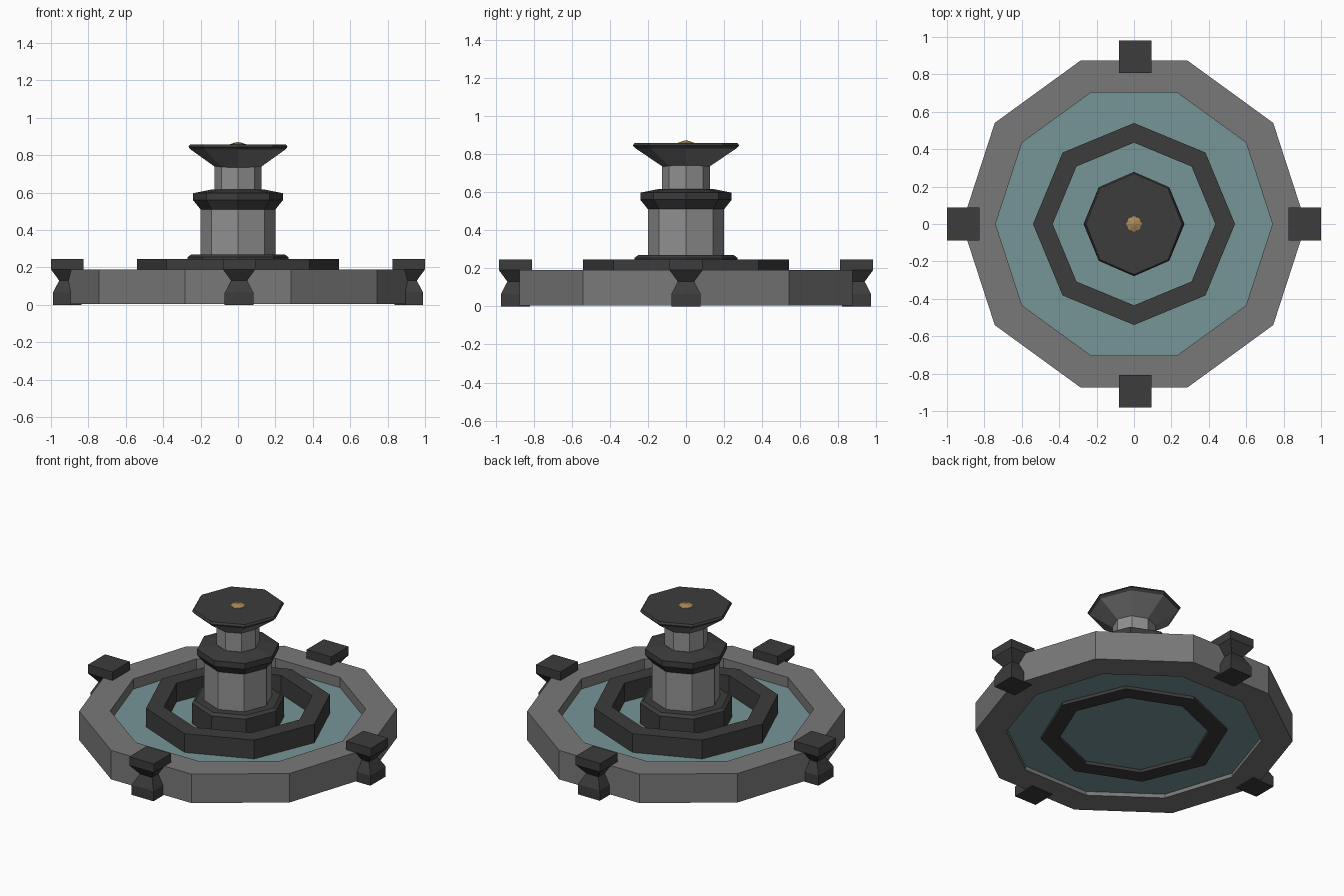
import bpy, bmesh
from math import cos, sin, tau

if "Cube" in bpy.data.objects:
    bpy.data.objects.remove(bpy.data.objects["Cube"])


def material(name, rgb):
    m = bpy.data.materials.new(name)
    m.diffuse_color = (*rgb, 1)
    m.use_nodes = True
    m.node_tree.nodes["Principled BSDF"].inputs["Base Color"].default_value = m.diffuse_color
    return m


STONE = material("stone", (0.19, 0.19, 0.19))
PALE = material("pale_stone", (0.28, 0.28, 0.28))
DARK = material("dark_stone", (0.045, 0.045, 0.045))
WATER = material("water", (0.18, 0.30, 0.31))
GOLD = material("gold", (0.40, 0.25, 0.09))


def loft(name, rings, mat, closed=False):
    """Skin a stack of equal-sized point rings; cap the ends or join them."""
    bm = bmesh.new()
    loops = [[bm.verts.new(p) for p in ring] for ring in rings]
    n = len(loops[0])
    pairs = list(zip(loops, loops[1:] + loops[:1]))
    for a, b in pairs if closed else pairs[:-1]:
        for i in range(n):
            j = (i + 1) % n
            bm.faces.new((a[i], a[j], b[j], b[i]))
    if not closed:
        bm.faces.new(loops[0])
        bm.faces.new(loops[-1])
    bmesh.ops.recalc_face_normals(bm, faces=bm.faces)
    me = bpy.data.meshes.new(name)
    bm.to_mesh(me)
    bm.free()
    me.materials.append(mat)
    ob = bpy.data.objects.new(name, me)
    bpy.context.collection.objects.link(ob)
    return ob


def lathe(name, profile, sides, mat, closed=False, sx=1.0):
    """Turn a (radius, z) profile into a faceted solid with a vertex on +x."""
    rings = [[(sx * r * cos(tau * i / sides), r * sin(tau * i / sides), z)
              for i in range(sides)] for r, z in profile]
    return loft(name, rings, mat, closed)


def tube(name, r_out, r_in, z0, z1, sides, mat):
    return lathe(name, [(r_out, z0), (r_out, z1), (r_in, z1), (r_in, z0)],
                 sides, mat, closed=True)


# Basin, water and inner ring
tube("basin_wall", 0.92, 0.74, 0.005, 0.19, 10, STONE)
lathe("water", [(0.745, 0.03), (0.745, 0.125)], 10, WATER)
tube("inner_ring", 0.54, 0.435, 0.01, 0.245, 8, DARK)

# Central pedestal
lathe("pedestal_base", [(0.27, 0.05), (0.27, 0.255), (0.25, 0.27)], 8, DARK)
lathe("lower_column", [(0.2, 0.26), (0.2, 0.52)], 8, PALE)
lathe("collar", [(0.2, 0.51), (0.24, 0.56), (0.24, 0.597), (0.14, 0.617)],
      8, DARK)
lathe("upper_column", [(0.125, 0.6), (0.125, 0.74)], 8, PALE)
lathe("bowl", [(0.125, 0.735), (0.265, 0.83)], 8, STONE, sx=0.95)
lathe("bowl_rim", [(0.265, 0.83), (0.279, 0.845), (0.27, 0.857)],
      8, DARK, sx=0.95)
lathe("spout", [(0.045, 0.84), (0.042, 0.859), (0.008, 0.87)], 8, GOLD)

# Waisted posts clamped around the basin
POST = [(0.087, 0.245), (0.087, 0.19), (0.043, 0.13), (0.077, 0.065),
        (0.077, 0.0)]
for side, x, y in (("right", 0.913, 0), ("left", -0.913, 0),
                   ("back", 0.006, 0.895), ("front", 0.006, -0.895)):
    rings = [[(x + h * a, y + h * b, z)
              for a, b in ((1, 1), (-1, 1), (-1, -1), (1, -1))]
             for h, z in POST]
    loft(side + "_post", rings, DARK)
